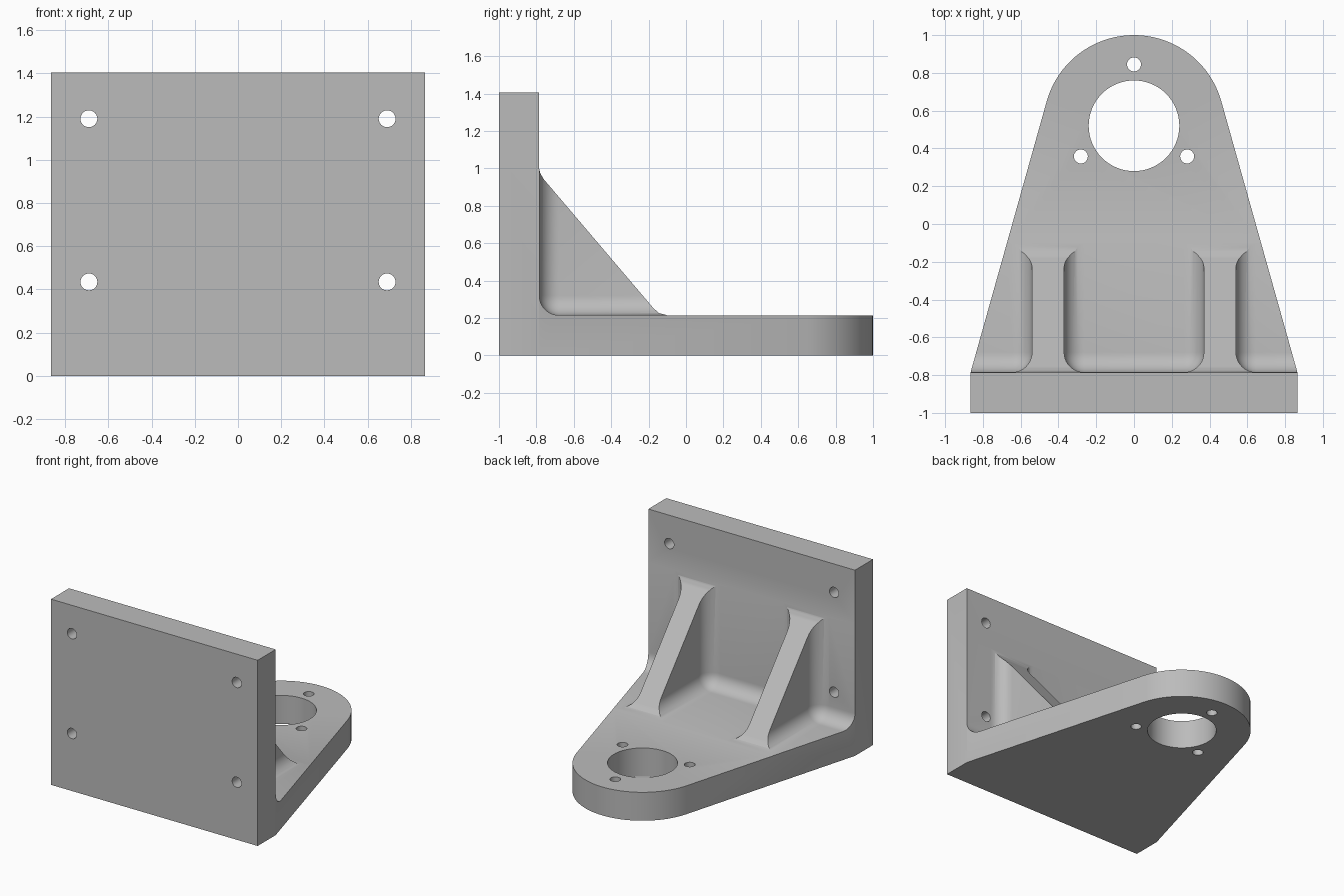
import bpy, bmesh
from math import sin, cos, pi, acos, atan2, hypot, radians

if "Cube" in bpy.data.objects:
    bpy.data.objects.remove(bpy.data.objects["Cube"])

HALF, FRONT, BACK, TOP, BASE = 0.865, -1.0, -0.785, 1.405, 0.215
BORE_Y, NOSE_R, FILLET = 0.52, 0.48, 0.105
RIB_IN, RIB_OUT = 0.37, 0.54
GAP = 0.0004

metal = bpy.data.materials.new("plain grey metal")
metal.use_nodes = True
metal.diffuse_color = (0.5, 0.5, 0.5, 1)
metal.node_tree.nodes["Principled BSDF"].inputs["Base Color"].default_value = (0.5, 0.5, 0.5, 1)


def prism(name, points, offset):
    """Extrude a closed 3D outline along an offset vector."""
    bm = bmesh.new()
    face = bm.faces.new([bm.verts.new(p) for p in points])
    ext = bmesh.ops.extrude_face_region(bm, geom=[face])
    moved = [v for v in ext["geom"] if isinstance(v, bmesh.types.BMVert)]
    bmesh.ops.translate(bm, verts=moved, vec=offset)
    bmesh.ops.recalc_face_normals(bm, faces=bm.faces)
    mesh = bpy.data.meshes.new(name)
    bm.to_mesh(mesh)
    bm.free()
    obj = bpy.data.objects.new(name, mesh)
    bpy.context.collection.objects.link(obj)
    return obj


def apply(obj, mod):
    bpy.ops.object.select_all(action="DESELECT")
    bpy.context.view_layer.objects.active = obj
    obj.select_set(True)
    bpy.ops.object.modifier_apply(modifier=mod.name)


def cut(cutter):
    cutter.hide_render = True
    mod = bracket.modifiers.new("cut", "BOOLEAN")
    mod.operation, mod.solver, mod.object = "DIFFERENCE", "EXACT", cutter
    apply(bracket, mod)
    bpy.data.objects.remove(cutter)


def ring(radius, count):
    return [(radius * cos(2 * pi * i / count), radius * sin(2 * pi * i / count)) for i in range(count)]


# Tapered plan outline with a round nose, tangent to the sides
dy = BACK - BORE_Y
start = atan2(dy, HALF) + acos(NOSE_R / hypot(HALF, dy))
angles = [start + (pi - 2 * start) * i / 40 for i in range(41)]
outline = [(-HALF, BACK), (-HALF, FRONT), (HALF, FRONT), (HALF, BACK)]
outline += [(NOSE_R * cos(a), BORE_Y + NOSE_R * sin(a)) for a in angles]
bracket = prism("bracket", [(x, y, 0) for x, y in outline], (0, 0, TOP))
bracket.data.materials.append(metal)

# Side profile: upright plate, sloping ribs, flat base
slope = [(BACK, 1.6), (BACK, 1.0), (-0.779, 0.975), (-0.762, 0.944), (-0.175, 0.254),
         (-0.145, 0.227), (-0.1, BASE), (1.2, BASE), (1.2, 1.6)]
cut(prism("slope_cutter", [(-1.2, y, z) for y, z in slope], (2.4, 0, 0)))

# Rounded pockets leave the two ribs and all their fillets
for x0, x1 in ((-RIB_IN, RIB_IN), (RIB_OUT, 1.3), (-1.3, -RIB_OUT)):
    y0, z0 = BACK + GAP, BASE + GAP
    pocket = prism("pocket_cutter", [(x0, y0, z0), (x1, y0, z0), (x1, 1.3, z0), (x0, 1.3, z0)], (0, 0, 1.5))
    bevel = pocket.modifiers.new("round", "BEVEL")
    bevel.width, bevel.segments = FILLET, 10
    apply(pocket, bevel)
    cut(pocket)

# Main bore and its three bolt holes
holes = [(0, BORE_Y, 0.24, 64)]
for k in range(3):
    a = pi / 2 + k * 2 * pi / 3
    holes.append((0.325 * cos(a), BORE_Y + 0.325 * sin(a), 0.037, 32))
for cx, cy, r, n in holes:
    cut(prism("bore_cutter", [(cx + u, cy + v, -0.2) for u, v in ring(r, n)], (0, 0, 0.8)))

# Four mounting holes in the upright plate
for cx in (-0.69, 0.69):
    for cz in (0.435, 1.19):
        cut(prism("mount_cutter", [(cx + u, -1.2, cz + v) for u, v in ring(0.039, 32)], (0, 0.6, 0)))

bpy.ops.object.select_all(action="DESELECT")
bracket.select_set(True)
bpy.context.view_layer.objects.active = bracket
bpy.ops.object.shade_smooth_by_angle(angle=radians(25))
